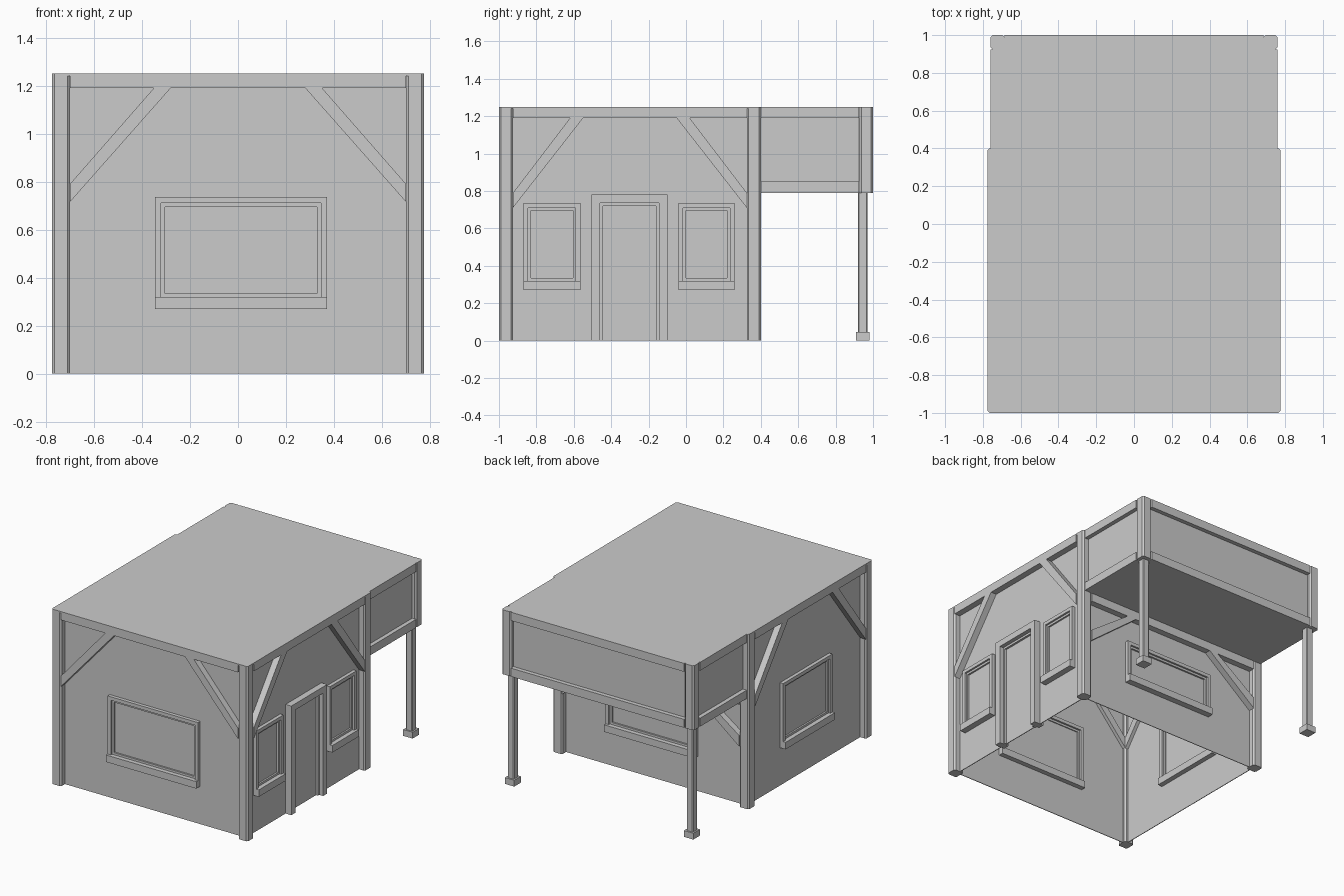
import bpy, bmesh
from mathutils import Vector

cube = bpy.data.objects.get("Cube")
if cube:
    bpy.data.objects.remove(cube)

grey = bpy.data.materials.new("plain_grey")
grey.use_nodes = True
GREY = (0.6, 0.6, 0.6, 1)
grey.diffuse_color = GREY
grey.node_tree.nodes["Principled BSDF"].inputs["Base Color"].default_value = GREY


def finish(name, bm):
    bmesh.ops.recalc_face_normals(bm, faces=bm.faces)
    mesh = bpy.data.meshes.new(name)
    bm.to_mesh(mesh)
    bm.free()
    mesh.materials.append(grey)
    obj = bpy.data.objects.new(name, mesh)
    bpy.context.collection.objects.link(obj)
    return obj


def box(name, lo, hi, chamfer=0):
    """Box between two corners, with optional chamfered upright edges."""
    lo, hi = Vector(lo), Vector(hi)
    bm = bmesh.new()
    bmesh.ops.create_cube(bm, size=1)
    for v in bm.verts:
        v.co = (lo + hi) / 2 + v.co * (hi - lo)
    if chamfer:
        upright = [e for e in bm.edges
                   if abs(e.verts[0].co.z - e.verts[1].co.z) > 1e-5]
        bmesh.ops.bevel(bm, geom=upright, offset=chamfer, segments=1,
                        affect='EDGES')
    return finish(name, bm)


HALF_X, FRONT, BACK, TOP = 0.775, -1.0, 0.4, 1.25
POST, RECESS, INNER = 0.075, 0.045, 0.03
BEAM = 0.06
CANOPY_Z = 0.79


class Wall:
    """A wall plane: u runs along it, d points outward, z is up."""

    def __init__(self, name, origin, along, out, u0, u1):
        self.name, self.origin = name, Vector(origin)
        self.along, self.out = Vector(along), Vector(out)
        self.u0, self.u1 = u0, u1

    def at(self, u, d, z):
        return self.origin + self.along * u + self.out * d + Vector((0, 0, z))

    def prism(self, part, outline, d0, d1):
        bm = bmesh.new()
        near = [bm.verts.new(self.at(u, d0, z)) for u, z in outline]
        far = [bm.verts.new(self.at(u, d1, z)) for u, z in outline]
        bm.faces.new(near)
        bm.faces.new(far)
        n = len(outline)
        for i in range(n):
            j = (i + 1) % n
            bm.faces.new((near[i], near[j], far[j], far[i]))
        return finish(self.name + "_" + part, bm)

    def block(self, part, u0, u1, z0, z1, d0, d1):
        return self.prism(part, [(u0, z0), (u1, z0), (u1, z1), (u0, z1)], d0, d1)

    def panel(self):
        self.block("wall", self.u0, self.u1, 0, TOP - 0.01, -0.005, 0)

    def beam(self, top):
        self.block("top_beam", self.u0, self.u1, top - BEAM, top, -INNER, RECESS)

    def braces(self, top, reach, drop, width):
        z = top - BEAM
        for side, end, s in (("first", self.u0, 1), ("second", self.u1, -1)):
            self.prism(side + "_brace",
                       [(end, z - drop - width), (end, z - drop),
                        (end + s * reach, z), (end + s * (reach + 0.07), z)],
                       -INNER, RECESS)

    def frame(self, part, u0, u1, z0, z1, w, d0, d1, door=False):
        self.block(part + "_jamb_a", u0, u0 + w, z0, z1, d0, d1)
        self.block(part + "_jamb_b", u1 - w, u1, z0, z1, d0, d1)
        self.block(part + "_head", u0 + w, u1 - w, z1 - w, z1, d0, d1)
        if not door:
            self.block(part + "_foot", u0 + w, u1 - w, z0, z0 + w, d0, d1)

    def window(self, part, u0, u1, z0=0.27, z1=0.735):
        sill = z0 + 0.05
        self.frame(part + "_frame", u0, u1, sill - 0.025, z1, 0.025, -0.025, 0.025)
        self.frame(part + "_sash", u0 + 0.025, u1 - 0.025, sill, z1 - 0.025,
                   0.015, -0.012, 0.012)
        self.block(part + "_sill", u0, u1, z0, sill, -0.04, 0.044)


side_x, end = HALF_X - RECESS, HALF_X - POST
front = Wall("front", (0, FRONT + RECESS, 0), (1, 0, 0), (0, -1, 0), -end, end)
rear = Wall("rear", (0, BACK - RECESS, 0), (1, 0, 0), (0, 1, 0), -end, end)
left = Wall("left", (side_x, 0, 0), (0, 1, 0), (1, 0, 0), FRONT + POST, BACK - POST)
right = Wall("right", (-side_x, 0, 0), (0, 1, 0), (-1, 0, 0), FRONT + POST, BACK - POST)

# Walls, beams and corner braces
for wall in (front, rear, left, right):
    wall.panel()
    wall.beam(CANOPY_Z if wall is rear else TOP)
front.braces(TOP, 0.35, 0.4, 0.075)
left.braces(TOP, 0.305, 0.4, 0.08)
right.braces(TOP, 0.305, 0.4, 0.08)
rear.braces(CANOPY_Z, 0.31, 0.22, 0.08)

# Windows
front.window("window", -0.345, 0.37)
rear.window("window", -0.345, 0.37, 0.25, 0.56)
right.window("window", -0.575, -0.02)
left.window("front_window", -0.87, -0.565)
left.window("back_window", -0.04, 0.26)

# Door surround
left.frame("door_frame", -0.505, -0.1, 0, 0.78, 0.045, -INNER, RECESS, door=True)
left.frame("door_stop", -0.46, -0.145, 0, 0.735, 0.015, -0.012, 0.015, door=True)

# House corner posts and roof
for sx, side in ((1, "left"), (-1, "right")):
    for y, place in ((FRONT, "front"), (BACK - POST, "back")):
        x0, x1 = sorted((sx * end, sx * HALF_X))
        box(f"{place}_{side}_corner_post", (x0, y, 0), (x1, y + POST, TOP), 0.01)
box("house_roof", (-HALF_X, FRONT, TOP - 0.01), (HALF_X, BACK, TOP), 0.01)

# Canopy body with recessed panels
CX, CY, DEEP = 0.76, 1.0, 0.03
box("canopy_body", (DEEP - CX, BACK - RECESS, CANOPY_Z),
    (CX - DEEP, CY - DEEP, TOP))
for z, level in ((CANOPY_Z, "lower"), (TOP - BEAM, "upper")):
    box(f"canopy_{level}_back_rail", (POST - CX, CY - POST, z),
        (CX - POST, CY, z + BEAM))
    for sx, side in ((1, "left"), (-1, "right")):
        x0, x1 = sorted((sx * (CX - POST), sx * CX))
        box(f"canopy_{level}_{side}_rail", (x0, BACK - 0.01, z),
            (x1, CY - POST, z + BEAM))

# Canopy corners, legs and feet
for sx, side in ((1, "left"), (-1, "right")):
    x0, x1 = sorted((sx * (CX - POST), sx * CX))
    box(f"canopy_{side}_corner", (x0, CY - POST, CANOPY_Z), (x1, CY, TOP), 0.012)
    x, y = sx * 0.708, 0.945
    for part, r, z0, z1, c in (("leg", 0.026, 0.04, 0.8, 0.006),
                               ("foot", 0.037, 0, 0.045, 0)):
        box(f"canopy_{side}_{part}", (x - r, y - r, z0), (x + r, y + r, z1), c)
